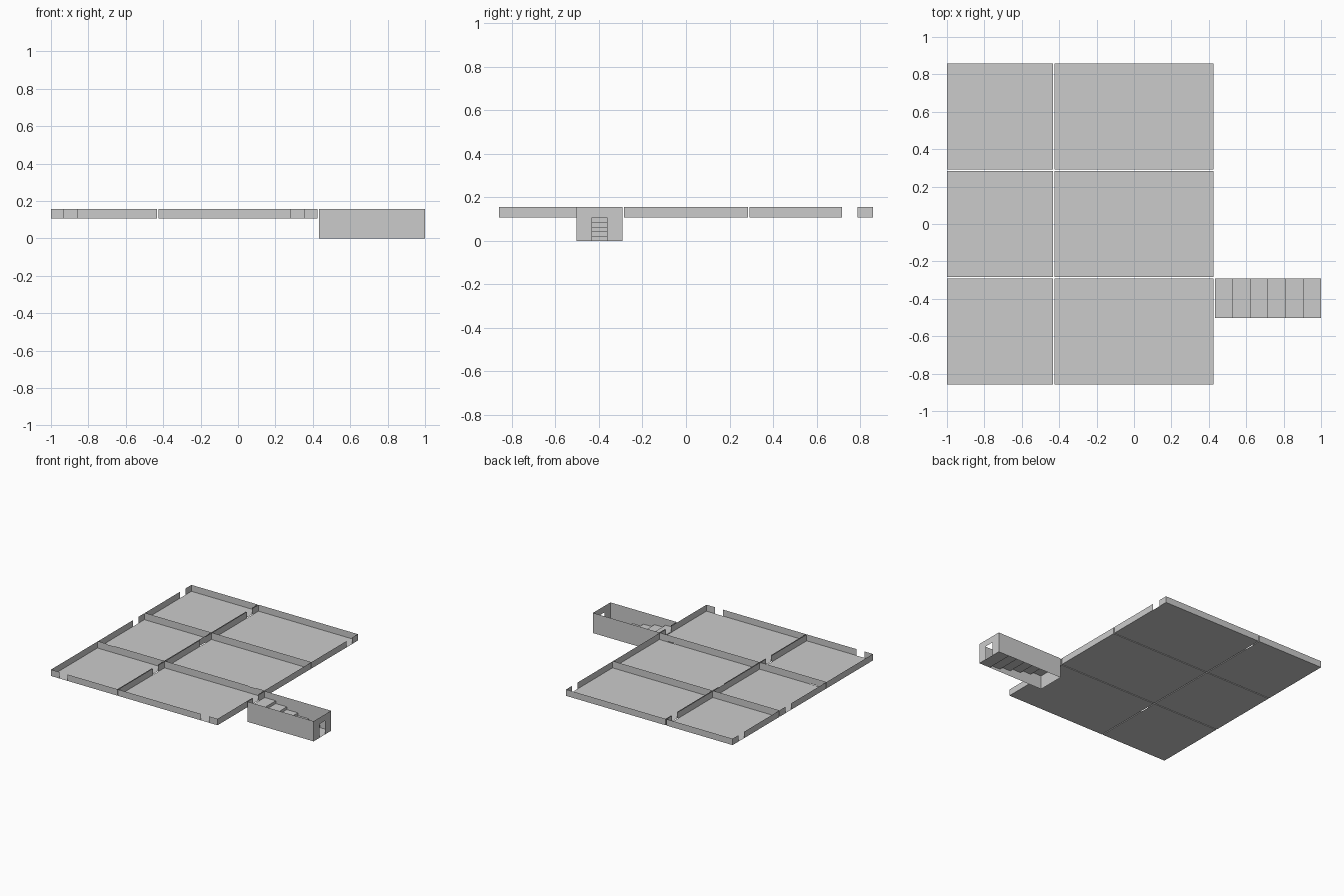
import bpy

if "Cube" in bpy.data.objects:
    bpy.data.objects.remove(bpy.data.objects["Cube"])

U = 2 / 28.2          # plan module
GAP = 0.1 * U         # slit between neighbouring rooms
FLOOR, TOP = 1.5 * U, 2.2 * U
STEPS = 5


def sheet(name, quads):
    """Thin-sheet object from a list of four-corner faces."""
    verts = [v for q in quads for v in q]
    faces = [tuple(range(i, i + 4)) for i in range(0, len(verts), 4)]
    me = bpy.data.meshes.new(name)
    me.from_pydata(verts, [], faces)
    ob = bpy.data.objects.new(name, me)
    bpy.context.collection.objects.link(ob)


def wall(a, b, z0, z1):
    return [(*a, z0), (*b, z0), (*b, z1), (*a, z1)]


def wall_run(axis, pos, lo, hi, z0, z1, door=None):
    """Wall along an axis, split around an optional door opening."""
    def pt(t):
        return (t, pos) if axis == 'x' else (pos, t)
    spans = [(lo, hi)] if door is None else [(lo, door), (door + U, hi)]
    return [wall(pt(s), pt(e), z0, z1) for s, e in spans]


def flat(x0, x1, y0, y1, z):
    return [(x0, y0, z), (x1, y0, z), (x1, y1, z), (x0, y1, z)]


def room(name, x0, y0, w, doors, south_end='left'):
    x1, y1 = x0 + w, y0 + 8 * U
    side = y1 - 2 * U
    south = x0 + U if south_end == 'left' else x1 - 2 * U
    sheet(name + "_floor", [flat(x0, x1, y0, y1, FLOOR)])
    q = wall_run('y', x0, y0, y1, FLOOR, TOP, side if 'W' in doors else None)
    q += wall_run('y', x1, y0, y1, FLOOR, TOP, side if 'E' in doors else None)
    q += wall_run('x', y0, x0, x1, FLOOR, TOP, south if 'S' in doors else None)
    q += wall_run('x', y1, x0, x1, FLOOR, TOP)
    sheet(name + "_walls", q)


# Six rooms: small on the left, large on the right
ROWS = [("front", "SE", "WSE"), ("middle", "WS", "WS"), ("back", "WE", "WE")]
for i, (row, small, large) in enumerate(ROWS):
    y0 = -12.1 * U + i * (8 * U + GAP)
    room(row + "_small_room", -1, y0, 8 * U, small)
    room(row + "_large_room", -1 + 8 * U + GAP, y0, 12 * U, large, 'right')

# Stairwell shell
sx0, sx1 = 1 - 8 * U, 1
sy1 = -4.1 * U
sy0 = sy1 - 3 * U
door = sy0 + U
shell = wall_run('x', sy0, sx0, sx1, 0, TOP)
shell += wall_run('x', sy1, sx0, sx1, 0, TOP)
shell += wall_run('y', sx0, sy0, sy1, 0, FLOOR)
shell += wall_run('y', sx0, sy0, sy1, FLOOR, TOP, door)
shell += wall_run('y', sx1, sy0, sy1, 0, FLOOR, door)
shell += wall_run('y', sx1, sy0, sy1, FLOOR, TOP)
sheet("stairwell_walls", shell)

# Stairs: entry tread at ground level, climbing to the room floor
tread, rise = 8 * U / (STEPS + 1), FLOOR / STEPS
stairs = []
for i in range(STEPS + 1):
    xe = sx1 - i * tread
    stairs.append(flat(xe - tread, xe, sy0, sy1, i * rise))
    if i:
        stairs.append(wall((xe, sy0), (xe, sy1), (i - 1) * rise, i * rise))
sheet("stairs", stairs)
